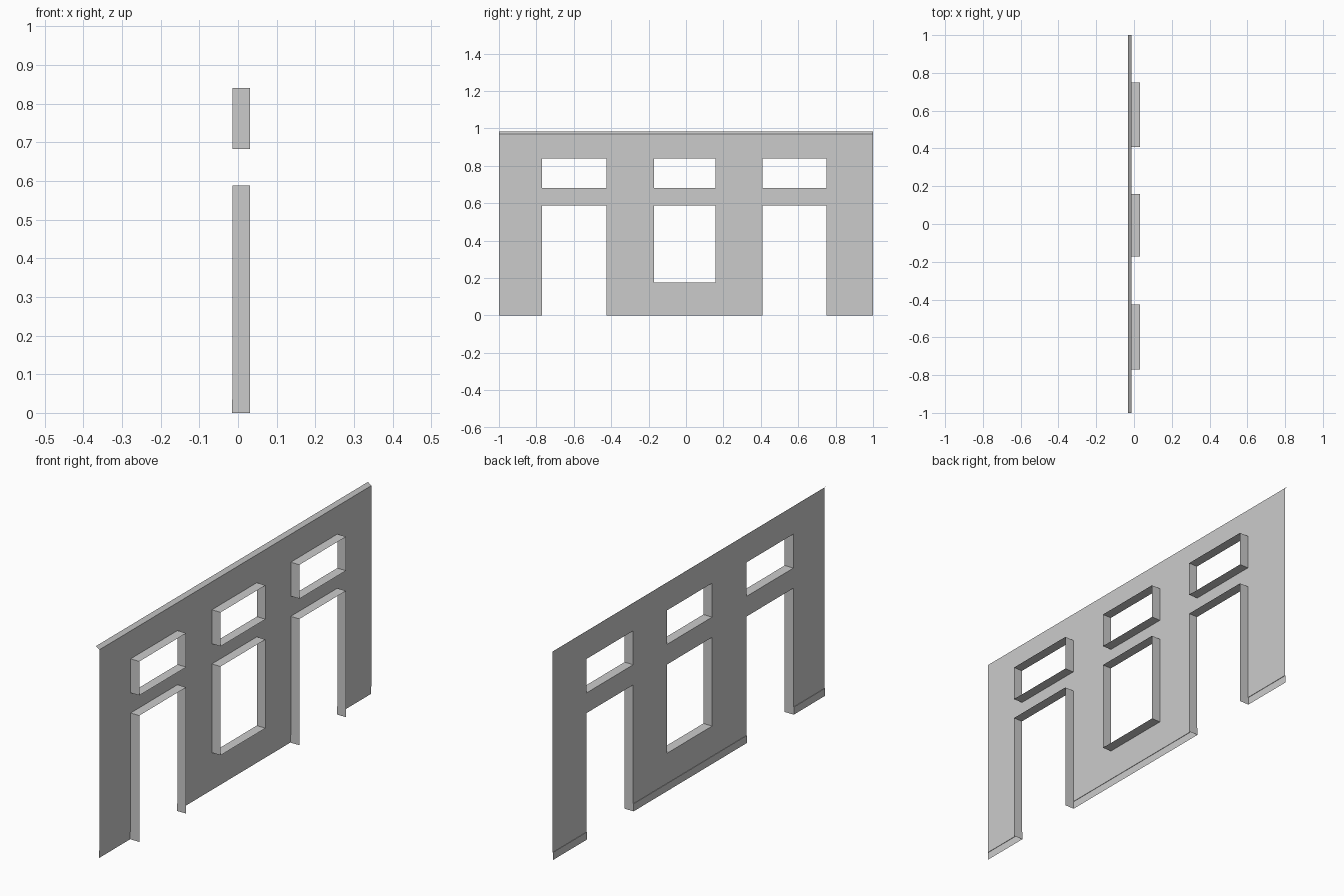
import bpy

cube = bpy.data.objects.get("Cube")
if cube:
    bpy.data.objects.remove(cube, do_unlink=True)

grey = bpy.data.materials.new("plaster_grey")
grey.use_nodes = True
colour = (0.6, 0.6, 0.6, 1)
grey.diffuse_color = colour
grey.node_tree.nodes["Principled BSDF"].inputs["Base Color"].default_value = colour

WALL_X, BASE_X, REVEAL_X = -0.014, -0.016, 0.031
BASE_TOP, WALL_TOP = 0.035, 0.97

# Openings: name, y range, z range
bays = {"right": (-0.77, -0.425), "middle": (-0.172, 0.158), "left": (0.408, 0.75)}
openings = []
for side, (y0, y1) in bays.items():
    sill = 0.175 if side == "middle" else 0
    openings.append((side + "_lower_opening", y0, y1, sill, 0.588))
    openings.append((side + "_upper_window", y0, y1, 0.682, 0.84))


def make_object(name, quads):
    """Sheet object from quads of points, with shared corners merged."""
    index, faces = {}, []
    for quad in quads:
        faces.append([index.setdefault(p, len(index)) for p in quad])
    mesh = bpy.data.meshes.new(name)
    mesh.from_pydata(list(index), [], faces)
    mesh.materials.append(grey)
    obj = bpy.data.objects.new(name, mesh)
    bpy.context.collection.objects.link(obj)


def panel(x0, x1, y0, y1, z0, z1):
    """Quad facing +x, leaning from x0 at the bottom to x1 at the top."""
    return [(x0, y0, z0), (x0, y1, z0), (x1, y1, z1), (x1, y0, z1)]


def is_open(y, z):
    return any(a < y < b and c < z < d for _, a, b, c, d in openings)


# Thin wall sheet divided along the opening edges
ys = sorted({-1, 1} | {y for o in openings for y in o[1:3]})
zs = sorted({BASE_TOP, WALL_TOP} | {z for o in openings for z in o[3:5] if z > 0})
wall = []
for y0, y1 in zip(ys, ys[1:]):
    for z0, z1 in zip(zs, zs[1:]):
        if not is_open((y0 + y1) / 2, (z0 + z1) / 2):
            wall.append(panel(WALL_X, WALL_X, y0, y1, z0, z1))
make_object("wall", wall)

# Skirting strip, stepped slightly outward, broken at the doorways
skirting = []
for y0, y1 in zip(ys, ys[1:]):
    if not is_open((y0 + y1) / 2, BASE_TOP / 2):
        skirting.append(panel(BASE_X, BASE_X, y0, y1, 0, BASE_TOP))
        skirting.append(panel(BASE_X, WALL_X, y0, y1, BASE_TOP, BASE_TOP))
make_object("skirting", skirting)

# Sloping strip along the top edge
make_object("top_trim", [panel(WALL_X, -0.031, -1, 1, WALL_TOP, 0.983)])

# Reveals lining each opening; doorways have no sill
for name, y0, y1, z0, z1 in openings:
    path = [(y0, z0), (y0, z1), (y1, z1), (y1, z0)]
    if z0 > 0:
        path.append(path[0])
    sides = [[(WALL_X, *a), (WALL_X, *b), (REVEAL_X, *b), (REVEAL_X, *a)]
             for a, b in zip(path, path[1:])]
    if z0 == 0:
        # Jamb feet reach back to the skirting
        for y in (y0, y1):
            sides.append([(BASE_X, y, 0), (WALL_X, y, 0),
                          (WALL_X, y, BASE_TOP), (BASE_X, y, BASE_TOP)])
    make_object(name + "_reveal", sides)
